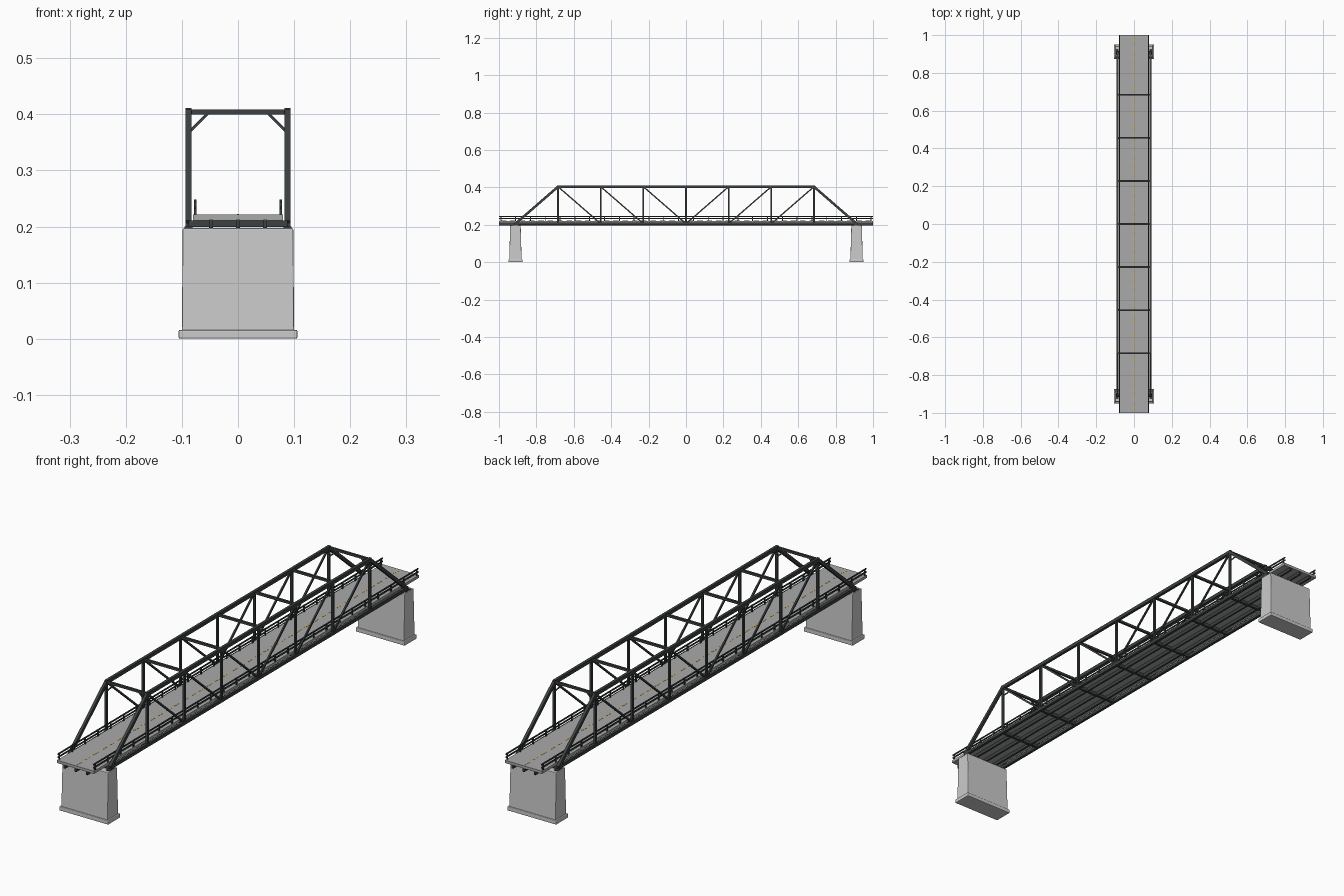
import bpy, bmesh
from mathutils import Vector, Matrix

if "Cube" in bpy.data.objects:
    bpy.data.objects.remove(bpy.data.objects["Cube"])


def material(name, r, g, b):
    m = bpy.data.materials.new(name)
    m.diffuse_color = (r, g, b, 1)
    m.use_nodes = True
    m.node_tree.nodes["Principled BSDF"].inputs["Base Color"].default_value = m.diffuse_color
    return m


STEEL = material("dark_steel", 0.045, 0.052, 0.052)
ASPHALT = material("deck_grey", 0.40, 0.40, 0.40)
PAINT = material("lane_paint", 0.75, 0.45, 0.08)


def box(bm, lo, hi):
    lo, hi = Vector(lo), Vector(hi)
    mat = Matrix.Translation((lo + hi) / 2) @ Matrix.Diagonal((*(hi - lo), 1))
    return bmesh.ops.create_cube(bm, size=1, matrix=mat)["verts"]


def beam(bm, a, b, width, depth, side=(1, 0, 0)):
    # rectangular bar from a to b; width is measured along the side vector
    a, b = Vector(a), Vector(b)
    d = b - a
    x = Vector(side)
    z = d.normalized()
    y = z.cross(x)
    rot = Matrix((x, y, z)).transposed().to_4x4()
    mat = Matrix.Translation((a + b) / 2) @ rot @ Matrix.Diagonal((width, depth, d.length, 1))
    bmesh.ops.create_cube(bm, size=1, matrix=mat)


def finish(bm, name, mat=None, bevel=0):
    me = bpy.data.meshes.new(name)
    bm.to_mesh(me)
    bm.free()
    ob = bpy.data.objects.new(name, me)
    bpy.context.collection.objects.link(ob)
    if mat:
        me.materials.append(mat)
    if bevel:
        mod = ob.modifiers.new("bevel", "BEVEL")
        mod.width = bevel
        mod.segments = 2
    return ob


PANEL, TX, TOP, BOT = 0.228, 0.0882, 0.404, 0.206
nodes = [i * PANEL for i in range(-3, 4)]
END = 4 * PANEL

# Side trusses
for side, sx in (("left", -1), ("right", 1)):
    x = sx * TX
    bm = bmesh.new()
    beam(bm, (x, -3 * PANEL - 0.005, TOP), (x, 3 * PANEL + 0.005, TOP), 0.011, 0.014)
    beam(bm, (x, -END, BOT), (x, END, BOT), 0.011, 0.013)
    for s in (-1, 1):
        beam(bm, (x, s * END, BOT), (x, s * 3 * PANEL, TOP), 0.011, 0.013)
    finish(bm, side + "_truss_chords", STEEL)

    bm = bmesh.new()
    for y in nodes:
        beam(bm, (x, y, BOT), (x, y, TOP), 0.008, 0.009)
    finish(bm, side + "_truss_verticals", STEEL)

    bm = bmesh.new()
    for s in (-1, 1):
        for i in (1, 2, 3):
            beam(bm, (x, s * i * PANEL, TOP), (x, s * (i - 1) * PANEL, BOT), 0.006, 0.007)
    finish(bm, side + "_truss_diagonals", STEEL)

# Overhead struts and portal knee braces
bm = bmesh.new()
for y in nodes:
    box(bm, (-TX, y - 0.0045, 0.4), (TX, y + 0.0045, 0.409))
finish(bm, "overhead_struts", STEEL)
bm = bmesh.new()
for y in (nodes[0], nodes[-1]):
    for s in (-1, 1):
        beam(bm, (s * 0.086, y, 0.369), (s * 0.052, y, 0.403), 0.006, 0.005, (0, 1, 0))
finish(bm, "portal_knee_braces", STEEL)

# Floor beams and stringers under the deck
bm = bmesh.new()
for i in range(-4, 5):
    y = i * PANEL
    box(bm, (-TX, y - 0.005, 0.199), (TX, y + 0.005, 0.211))
finish(bm, "floor_beams", STEEL)
bm = bmesh.new()
for x in (-0.048, 0, 0.048):
    box(bm, (x - 0.0035, -1, 0.1975), (x + 0.0035, 1, 0.2125))
finish(bm, "stringers", STEEL)

# Road deck with dashed centre line
bm = bmesh.new()
box(bm, (-0.08, -1, 0.211), (0.08, 1, 0.2215))
finish(bm, "road_deck", ASPHALT)
bm = bmesh.new()
for i in range(40):
    y = -0.975 + i * 0.05
    box(bm, (-0.002, y - 0.015, 0.221), (0.002, y + 0.015, 0.2222))
finish(bm, "centre_line", PAINT)

# Guard rails
for side, sx in (("left", -1), ("right", 1)):
    x = sx * 0.0765
    bm = bmesh.new()
    for z in (0.2335, 0.2455):
        box(bm, (x - 0.0018, -1, z - 0.0025), (x + 0.0018, 1, z + 0.0025))
    for i in range(26):
        y = -0.99 + i * 1.98 / 25
        box(bm, (x - 0.0022, y - 0.0025, 0.221), (x + 0.0022, y + 0.0025, 0.248))
    finish(bm, side + "_guard_rail", STEEL)

# Tapered piers, footings and bearings
for end, s in (("front", -1), ("back", 1)):
    y = s * END
    bm = bmesh.new()
    for v in box(bm, (-0.1, y - 0.033, 0.014), (0.1, y + 0.033, 0.197)):
        if v.co.z > 0.1:
            v.co.y = y + (v.co.y - y) * 0.85
            v.co.x *= 0.985
    finish(bm, end + "_pier", None, 0.002)
    bm = bmesh.new()
    box(bm, (-0.106, y - 0.038, 0), (0.106, y + 0.038, 0.016))
    finish(bm, end + "_footing", None, 0.003)
    bm = bmesh.new()
    for sx in (-1, 1):
        box(bm, (sx * TX - 0.007, y - 0.015, 0.196), (sx * TX + 0.007, y + 0.015, 0.2))
    finish(bm, end + "_bearings", STEEL)
